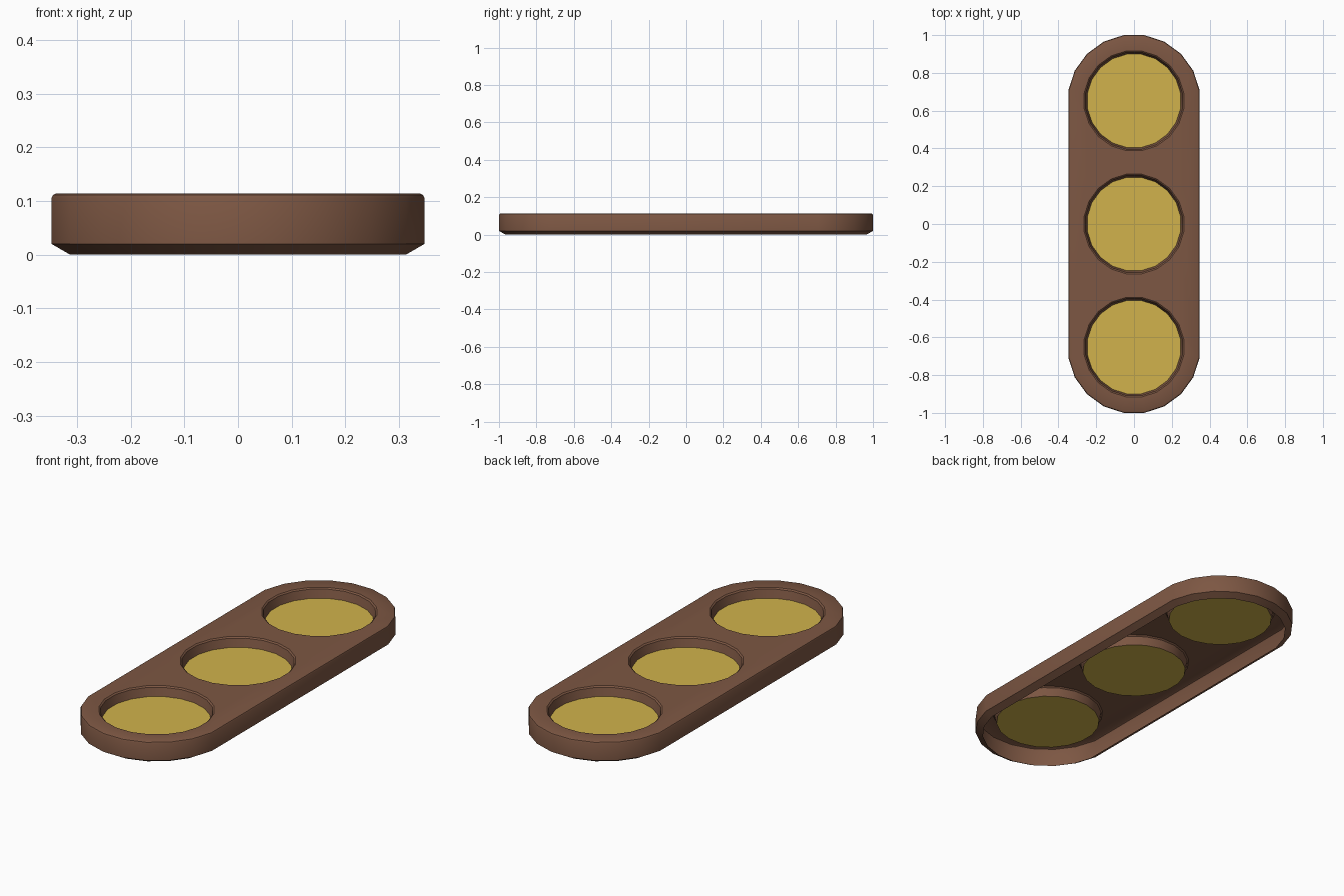
import bpy, bmesh, math

if "Cube" in bpy.data.objects:
    bpy.data.objects.remove(bpy.data.objects["Cube"])

SEG, R, CY = 20, 0.352, 0.652          # facets, end radius, end centre
WELLS = (-0.652, 0.0, 0.652)


def material(name, col):
    m = bpy.data.materials.new(name)
    m.diffuse_color = (*col, 1)
    m.use_nodes = True
    m.node_tree.nodes["Principled BSDF"].inputs["Base Color"].default_value = m.diffuse_color
    return m


brown = material("brown", (0.205, 0.095, 0.056))
gold = material("gold", (0.64, 0.45, 0.072))


def ring(bm, r, z, cy=0.0, stretch=0.0):
    # faceted circle; stretch pulls the halves apart into a stadium
    out = []
    for i in range(SEG):
        a = (i + 0.5) * 2 * math.pi / SEG
        y = r * math.sin(a)
        out.append(bm.verts.new((r * math.cos(a), cy + y + math.copysign(stretch, y), z)))
    return out


def skin(bm, rings):
    for a, b in zip(rings, rings[1:]):
        for i in range(SEG):
            j = (i + 1) % SEG
            bm.faces.new((a[i], a[j], b[j], b[i]))


def finish(bm, name, mat):
    me = bpy.data.meshes.new(name)
    bm.to_mesh(me)
    bm.free()
    ob = bpy.data.objects.new(name, me)
    bpy.context.collection.objects.link(ob)
    me.materials.append(mat)
    bpy.ops.object.select_all(action='DESELECT')
    ob.select_set(True)
    bpy.context.view_layer.objects.active = ob
    bpy.ops.object.shade_smooth_by_angle(angle=math.radians(30))


# open-bottomed housing: tucked-in lip, wall, rounded top edge
bm = bmesh.new()
profile = [(R - 0.035, 0), (R, 0.02), (R, 0.105), (R - 0.003, 0.111), (R - 0.009, 0.114)]
outer = [ring(bm, r, z, 0, CY) for r, z in profile]
skin(bm, outer)
rims = [outer[-1]]

# three tapered wells hanging from the top
for cy in WELLS:
    well = [ring(bm, r, z, cy) for r, z in ((0.250, 0.066), (0.260, 0.108), (0.267, 0.114))]
    skin(bm, well[::-1])
    rims.append(well[-1])

# top plate filled between the outline and the well openings
edges = [bm.edges.get((r[i], r[(i + 1) % SEG])) for r in rims for i in range(SEG)]
bmesh.ops.triangle_fill(bm, use_beauty=True, use_dissolve=False, edges=edges, normal=(0, 0, 1))
bmesh.ops.recalc_face_normals(bm, faces=bm.faces)
top = [f for f in bm.faces if abs(f.normal.z) > 0.99]
if top and top[0].normal.z < 0:
    bmesh.ops.reverse_faces(bm, faces=bm.faces)
finish(bm, "housing", brown)

# gold discs at the well bottoms
for n, cy in enumerate(WELLS):
    bm = bmesh.new()
    bm.faces.new(ring(bm, 0.250, 0.066, cy))
    finish(bm, f"disc_{n + 1}", gold)
